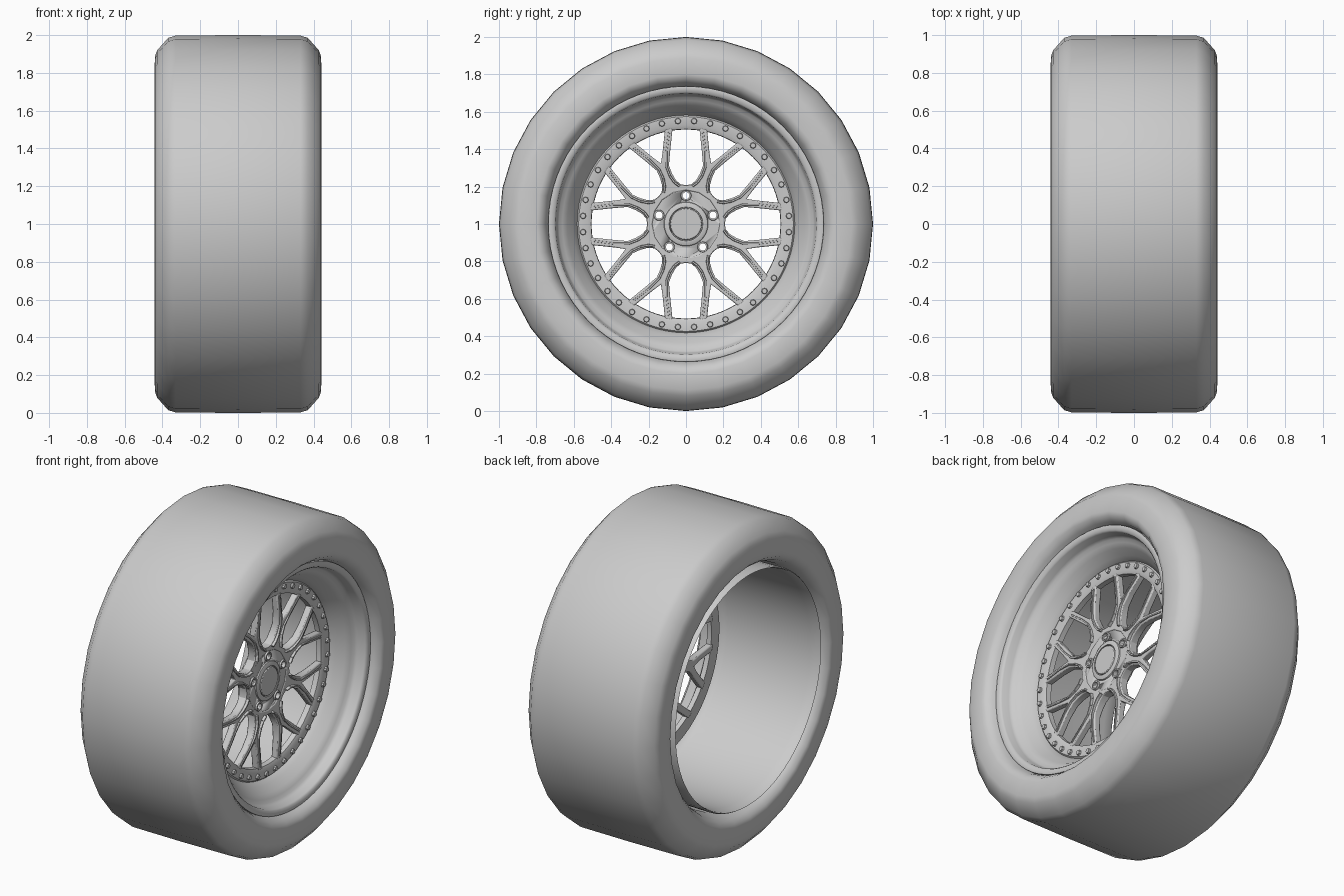
import bpy, bmesh, math
from mathutils import Vector

if "Cube" in bpy.data.objects:
    bpy.data.objects.remove(bpy.data.objects["Cube"])

CZ = 1.0  # axle height; the axle runs along x


def polar(x, r, deg):
    a = math.radians(deg)
    return Vector((x, r * math.cos(a), CZ + r * math.sin(a)))


def finish(bm, name, angle=35, bevel=0.0):
    bmesh.ops.recalc_face_normals(bm, faces=bm.faces)
    me = bpy.data.meshes.new(name)
    bm.to_mesh(me)
    bm.free()
    ob = bpy.data.objects.new(name, me)
    bpy.context.collection.objects.link(ob)
    if bevel:
        m = ob.modifiers.new("bevel", 'BEVEL')
        m.width, m.segments, m.limit_method = bevel, 2, 'ANGLE'
        m.angle_limit = math.radians(50)
    bpy.ops.object.select_all(action='DESELECT')
    ob.select_set(True)
    bpy.context.view_layer.objects.active = ob
    bpy.ops.object.shade_smooth_by_angle(angle=math.radians(angle))
    return ob


def add_lathe(bm, profile, n, offset=Vector()):
    """Revolve a closed (x, radius) profile round an axis parallel to the axle."""
    rings = [[bm.verts.new(polar(x, r, 360 * i / n) + offset) for x, r in profile]
             for i in range(n)]
    k = len(profile)
    for i in range(n):
        a, b = rings[i], rings[(i + 1) % n]
        for j in range(k):
            bm.faces.new((a[j], a[(j + 1) % k], b[(j + 1) % k], b[j]))


def lathe(name, profile, n, angle=35):
    bm = bmesh.new()
    add_lathe(bm, profile, n)
    return finish(bm, name, angle)


def add_prism(bm, lo_pts, hi_pts):
    """Solid between two matching outlines."""
    lo = [bm.verts.new(p) for p in lo_pts]
    hi = [bm.verts.new(p) for p in hi_pts]
    bm.faces.new(lo)
    bm.faces.new(hi)
    n = len(lo)
    for i in range(n):
        j = (i + 1) % n
        bm.faces.new((lo[i], lo[j], hi[j], hi[i]))


def offset_at(r, deg):
    return polar(0, r, deg) - Vector((0, 0, CZ))


def add_cyl(bm, x0, x1, r, at_r=0, deg=0, n=12, top=1.0):
    c = offset_at(at_r, deg)
    ang = [360 * i / n for i in range(n)]
    add_prism(bm, [polar(x0, r, a) + c for a in ang], [polar(x1, r * top, a) + c for a in ang])


# Tyre: slick tread, chamfered shoulders, flat walls tucking in to the rim
half = [(0, 1.0), (.33, .998), (.37, .985), (.428, .92), (.44, .888),
        (.442, .80), (.435, .775), (.405, .75), (.365, .736), (.33, .725)]
tyre = [(-x, r) for x, r in reversed(half[1:])] + half
lathe("tyre", tyre, 32, 60)

# Rim barrel: thin shell with a deep stepped front dish and an open rear
lathe("rim_barrel", [
    (.36, .738), (.388, .736), (.39, .73), (.386, .705), (.376, .697), (.335, .69),
    (.318, .68), (.308, .66), (.285, .635), (.24, .605), (.21, .58), (.19, .577),
    (.21, .605), (.25, .638), (.265, .66), (.25, .68), (.20, .69), (-.36, .698),
    (-.415, .703), (-.425, .708), (-.415, .714), (-.30, .712), (.30, .712)], 72, 45)

# Spoke ring carrying the fasteners
lathe("spoke_ring", [(.212, .582), (.221, .574), (.221, .527), (.212, .507),
                     (.18, .505), (.18, .582)], 80, 25)

# Fasteners round the ring
bm = bmesh.new()
for i in range(40):
    add_cyl(bm, .215, .233, .018, .552, 4.5 + 9 * i, 8, .75)
finish(bm, "ring_bolts", 30)

# Eight forked spokes: paired window-side and fork-side edges as (radius, angle)
outer = [(.18, 22.5), (.208, 22.5), (.214, 15), (.24, 9.5), (.28, 7), (.325, 6.2),
         (.40, 10.3), (.52, 14.6)]
inner = [(.18, 0), (.205, 0), (.215, 0), (.24, 0), (.28, 0), (.35, 0), (.40, 4.2), (.52, 10)]
bm = bmesh.new()
for i in range(8):
    axis = 22.5 + 45 * i
    for s in (-1, 1):
        rows = []
        for pair in zip(outer, inner):
            row = []
            for r, a in pair:
                t = min(1, max(0, (r - .2) / .2))
                row.append(bm.verts.new(polar(.204 + .012 * t, r, axis + s * a)))
                row.append(bm.verts.new(polar(.15 + .025 * t, r, axis + s * a)))
            rows.append(row)
        for p, q in zip(rows, rows[1:]):
            bm.faces.new((p[0], p[2], q[2], q[0]))
            bm.faces.new((p[1], p[3], q[3], q[1]))
bmesh.ops.remove_doubles(bm, verts=bm.verts, dist=.0005)
# close the side walls between front and back skins
edge_at = {}
for v in bm.verts:
    edge_at.setdefault((round(v.co.y, 4), round(v.co.z, 4)), []).append(v)
mate = {a: b for pr in edge_at.values() if len(pr) == 2 for a, b in (pr, pr[::-1])}
for e in [e for e in bm.edges if e.is_boundary]:
    a, b = e.verts
    if a in mate and b in mate and a.co.x > mate[a].co.x:
        bm.faces.new((a, b, mate[b], mate[a]))
finish(bm, "forked_spokes", 30, .006)

# Raised ribs along the fork edges, sweeping round each window's foot
bm = bmesh.new()
rib = [(.50, 12.1), (.40, 7.3), (.325, 3.6), (.27, 4), (.23, 7), (.205, 13)]
for i in range(8):
    axis = 22.5 + 45 * i
    for s in (-1, 1):
        for (r0, a0), (r1, a1) in zip(rib, rib[1:]):
            p, q = polar(0, r0, axis + s * a0), polar(0, r1, axis + s * a1)
            d = (q - p).normalized()
            w = Vector((0, -d.z, d.y)) * .008
            base, crest = Vector((.195, 0, 0)), Vector((.221, 0, 0))
            add_prism(bm, [v + base for v in (p + w, q + w, q - w, p - w)],
                      [v + crest for v in (p + w * .5, q + w * .5, q - w * .5, p - w * .5)])
finish(bm, "spoke_ribs", 30)

# Hub with five through holes
bm = bmesh.new()
for i in range(5):
    add_cyl(bm, .05, .3, .019, .152, 90 + 72 * i, 16)
cutter = finish(bm, "lug_hole_cutter")
cutter.hide_render = True
cutter.hide_viewport = True
bm = bmesh.new()
add_cyl(bm, .14, .2, .2, n=64)
hub = finish(bm, "hub")
m = hub.modifiers.new("lug_holes", 'BOOLEAN')
m.object, m.operation, m.solver = cutter, 'DIFFERENCE', 'EXACT'

# Raised collars round the lug holes
bm = bmesh.new()
for i in range(5):
    add_lathe(bm, [(.19, .019), (.21, .019), (.21, .027), (.19, .031)], 16,
              offset_at(.152, 90 + 72 * i))
finish(bm, "lug_collars", 30)

# Centre collar and cap
lathe("centre_collar", [(.19, .122), (.207, .116), (.213, .10), (.213, .09), (.19, .088)], 48)
bm = bmesh.new()
add_cyl(bm, .15, .215, .086, n=48, top=.98)
finish(bm, "centre_cap", 30, .004)
